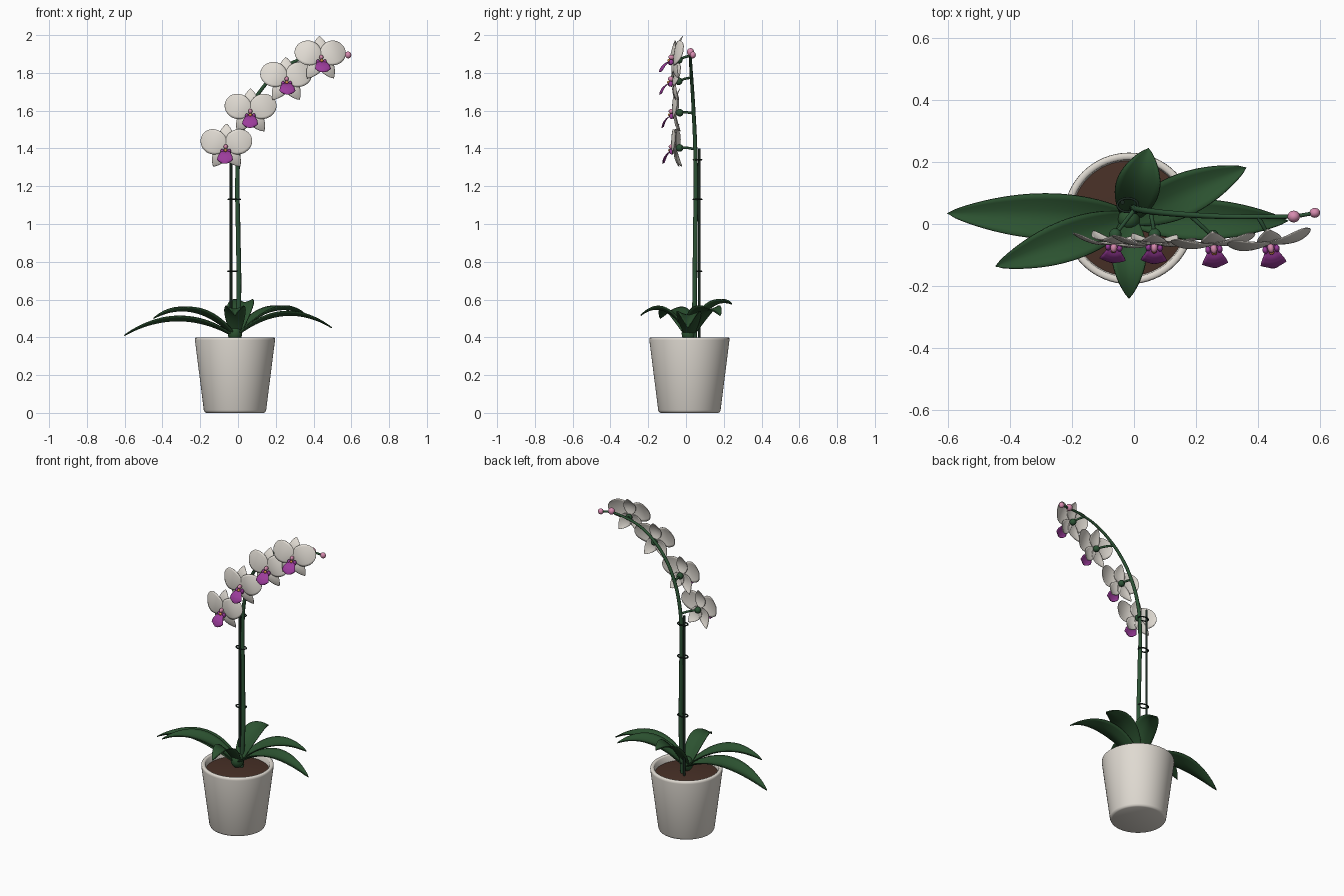
import bpy, bmesh, math
from mathutils import Vector, Matrix

if "Cube" in bpy.data.objects:
    bpy.data.objects.remove(bpy.data.objects["Cube"])


def material(name, rgb):
    m = bpy.data.materials.new(name)
    m.diffuse_color = (*rgb, 1)
    m.use_nodes = True
    m.node_tree.nodes["Principled BSDF"].inputs["Base Color"].default_value = m.diffuse_color
    return m


POT = material("pot_ceramic", (0.74, 0.70, 0.64))
SOIL = material("soil_brown", (0.065, 0.030, 0.020))
LEAF = material("leaf_green", (0.025, 0.085, 0.030))
STEM = material("stem_green", (0.025, 0.085, 0.035))
STAKE = material("stake_dark", (0.010, 0.022, 0.014))
PETAL = material("petal_white", (0.76, 0.72, 0.66))
LIP = material("lip_magenta", (0.33, 0.045, 0.33))
BUD = material("bud_pink", (0.68, 0.26, 0.43))
CALLUS = material("callus_orange", (0.75, 0.30, 0.07))


def finish(bm, name, mat, matrix=None, thick=0, sharp=50):
    """Turn a bmesh into a smooth-shaded object, optionally thickened."""
    bmesh.ops.recalc_face_normals(bm, faces=bm.faces)
    me = bpy.data.meshes.new(name)
    bm.to_mesh(me)
    bm.free()
    me.materials.append(mat)
    ob = bpy.data.objects.new(name, me)
    bpy.context.collection.objects.link(ob)
    if matrix is not None:
        ob.matrix_world = matrix
    bpy.ops.object.select_all(action='DESELECT')
    ob.select_set(True)
    bpy.context.view_layer.objects.active = ob
    bpy.ops.object.shade_smooth_by_angle(angle=math.radians(sharp))
    if thick:
        s = ob.modifiers.new("thickness", 'SOLIDIFY')
        s.thickness = thick
        s.offset = 0
    return ob


def lathe(name, profile, mat, center, steps=64):
    bm = bmesh.new()
    vs = [bm.verts.new((r, 0, z)) for r, z in profile]
    es = [bm.edges.new(p) for p in zip(vs, vs[1:])]
    bmesh.ops.spin(bm, geom=vs + es, axis=(0, 0, 1), cent=(0, 0, 0),
                   angle=math.tau, steps=steps)
    bmesh.ops.remove_doubles(bm, verts=bm.verts, dist=1e-5)
    return finish(bm, name, mat, Matrix.Translation(center), sharp=60)


def ball(name, mat, pos, size, matrix=Matrix()):
    bm = bmesh.new()
    bmesh.ops.create_uvsphere(bm, u_segments=20, v_segments=12, radius=1)
    return finish(bm, name, mat, matrix @ Matrix.Translation(pos) @ Matrix.Diagonal((*size, 1)))


def tube(name, points, r0, r1, mat):
    """Round tapering tube along a smooth path."""
    cu = bpy.data.curves.new(name, 'CURVE')
    cu.dimensions = '3D'
    cu.bevel_depth = 1
    cu.bevel_resolution = 4
    cu.resolution_u = 8
    cu.use_fill_caps = True
    sp = cu.splines.new('BEZIER')
    n = len(points)
    sp.bezier_points.add(n - 1)
    for i, (bp, p) in enumerate(zip(sp.bezier_points, points)):
        bp.co = p
        bp.radius = r0 + (r1 - r0) * i / (n - 1)
        bp.handle_left_type = bp.handle_right_type = 'AUTO'
    cu.materials.append(mat)
    ob = bpy.data.objects.new(name, cu)
    bpy.context.collection.objects.link(ob)
    bpy.ops.object.select_all(action='DESELECT')
    ob.select_set(True)
    bpy.context.view_layer.objects.active = ob
    bpy.ops.object.convert(target='MESH')
    bpy.ops.object.shade_smooth_by_angle(angle=math.radians(50))


def surface(name, fn, nt, ns, mat, matrix=None, thick=0.003):
    """Sheet from fn(t in 0..1, s in -1..1)."""
    bm = bmesh.new()
    g = [[bm.verts.new(fn(i / nt, 2 * j / ns - 1)) for j in range(ns + 1)] for i in range(nt + 1)]
    for i in range(nt):
        for j in range(ns):
            bm.faces.new((g[i][j], g[i][j + 1], g[i + 1][j + 1], g[i + 1][j]))
    bmesh.ops.remove_doubles(bm, verts=bm.verts, dist=1e-5)
    return finish(bm, name, mat, matrix, thick)


# pot and soil
C = Vector((-0.016, 0.018, 0))
lathe("pot", [(0, 0), (0.152, 0), (0.160, 0.004), (0.165, 0.014), (0.212, 0.385), (0.211, 0.396),
              (0.206, 0.4), (0.194, 0.4), (0.189, 0.395), (0.184, 0.34)], POT, C)
lathe("soil", [(0, 0.372), (0.1, 0.368), (0.188, 0.358)], SOIL, C)

# leaves: tip, control height, half width
BASE = Vector((-0.016, 0.018, 0.40))
LEAVES = [((-0.602, 0.034, 0.41), 0.57, 0.064), ((-0.447, -0.137, 0.50), 0.615, 0.057),
          ((0.497, 0.010, 0.45), 0.605, 0.056), ((0.362, 0.182, 0.515), 0.615, 0.060),
          ((0.047, 0.244, 0.575), 0.625, 0.062), ((-0.016, -0.240, 0.515), 0.62, 0.047)]
for k, (tip, cz, w) in enumerate(LEAVES):
    tip = Vector(tip)
    ctrl = (BASE + tip) / 2
    ctrl.z = cz
    flat = Vector((tip.x - BASE.x, tip.y - BASE.y, 0)).normalized()
    side = Vector((-flat.y, flat.x, 0))

    def leaf(t, s):
        p = BASE * (1 - t) ** 2 + ctrl * 2 * t * (1 - t) + tip * t * t
        hw = w * max(0, math.sin(math.pi * t ** 0.9)) ** 0.75 + 0.016 * (1 - t)
        return p + side * s * hw + Vector((0, 0, 0.35 * hw * abs(s) ** 1.5))
    surface(f"leaf_{k + 1}", leaf, 24, 8, LEAF, thick=0.006)
ball("crown", LEAF, (-0.016, 0.015, 0.42), (0.038, 0.038, 0.045))

# flower stem, stake and clips
tube("flower_stem", [(-0.008, 0.045, 0.36), (0.004, 0.046, 0.6), (0, 0.05, 1.0), (-0.003, 0.052, 1.25),
                     (0.01, 0.048, 1.43), (0.06, 0.04, 1.6), (0.13, 0.033, 1.72), (0.22, 0.027, 1.81),
                     (0.31, 0.024, 1.865), (0.42, 0.024, 1.895), (0.515, 0.025, 1.903),
                     (0.575, 0.034, 1.897)], 0.0135, 0.006, STEM)
tube("stake", [(-0.037, 0.07, 0.36), (-0.037, 0.07, 1.4)], 0.007, 0.007, STAKE)
for k, z in enumerate((0.75, 1.13, 1.34)):
    ring = [(-0.02 + 0.033 * math.cos(a), 0.061 + 0.022 * math.sin(a), z)
            for a in [math.tau * i / 16 for i in range(17)]]
    tube(f"clip_{k + 1}", ring, 0.004, 0.004, STAKE)

# buds at the stem tip
ball("bud_1", BUD, (0.515, 0.024, 1.91), (0.02, 0.019, 0.021))
ball("bud_2", BUD, (0.583, 0.036, 1.895), (0.017, 0.016, 0.018))


def blade(angle, length, width, round_tip, off):
    """Petal or sepal sheet in the flower plane, curling back at the tip."""
    c, sn = math.cos(math.radians(angle)), math.sin(math.radians(angle))

    def fn(t, s):
        if round_tip:
            u = (1 - math.cos(math.pi * t)) / 2
            hw = width * math.sin(math.pi * t)
        else:
            u = t
            hw = width * max(0, math.sin(math.pi * t ** 0.85)) ** 0.8 + 0.006 * (1 - t)
        v = s * hw
        y = off - 0.012 * math.sin(math.pi * u) + 0.02 * u * u + 0.006 * s * s * math.sin(math.pi * t)
        return (c * length * u - sn * v, y, sn * length * u + c * v)
    return fn


def lip(t, s):
    """Flared, hooked lip lofted through sections (y, z, half width)."""
    sec = [(-0.008, -0.02, 0.010), (-0.028, -0.027, 0.017), (-0.046, -0.038, 0.028),
           (-0.060, -0.055, 0.038), (-0.068, -0.074, 0.042), (-0.070, -0.088, 0.024)]
    f = min(t * 5, 4.9999)
    i = int(f)
    y, z, w = (a + (b - a) * (f - i) for a, b in zip(sec[i], sec[i + 1]))
    return (s * w, y + 0.010 * s * s, z + 0.006 * s * s)


# flowers: centre, yaw, pitch, stem joint
FLOWERS = [((-0.063, -0.058, 1.41), -6, 2, (0.004, 0.05, 1.395)),
           ((0.066, -0.058, 1.597), -2, 0, (0.053, 0.041, 1.585)),
           ((0.256, -0.062, 1.766), 5, -6, (0.178, 0.03, 1.775)),
           ((0.438, -0.060, 1.88), 10, -9, (0.40, 0.024, 1.89))]
for k, (pos, yaw, pitch, joint) in enumerate(FLOWERS):
    n = f"flower_{k + 1}_"
    M = (Matrix.Translation(pos) @ Matrix.Rotation(math.radians(yaw), 4, 'Z')
         @ Matrix.Rotation(math.radians(pitch), 4, 'X'))
    for label, a in (("top", 90), ("left", 236), ("right", 304)):
        surface(n + label + "_sepal", blade(a, 0.12 if a == 90 else 0.128, 0.036, False, 0.006),
                14, 8, PETAL, M)
    for label, a in (("left", 159), ("right", 21)):
        surface(n + label + "_petal", blade(a, 0.142, 0.066, True, -0.004), 16, 10, PETAL, M)
    surface(n + "lip", lip, 15, 8, LIP, M)
    for label, sx in (("left", -1), ("right", 1)):
        ball(n + label + "_lip_lobe", LIP, (sx * 0.019, -0.018, -0.026), (0.009, 0.012, 0.015), M)
    ball(n + "column", BUD, (0, -0.018, 0), (0.011, 0.016, 0.013), M)
    ball(n + "callus", CALLUS, (0, -0.028, -0.019), (0.009, 0.009, 0.008), M)
    # green ovary and stalk behind the flower
    back = M @ Vector((0, 0.024, -0.008))
    ball(n + "ovary", STEM, back, (0.02, 0.02, 0.02))
    j = Vector(joint)
    tube(n + "stalk", [j, (j + back) / 2 + Vector((0, 0, 0.004)), back], 0.007, 0.006, STEM)
